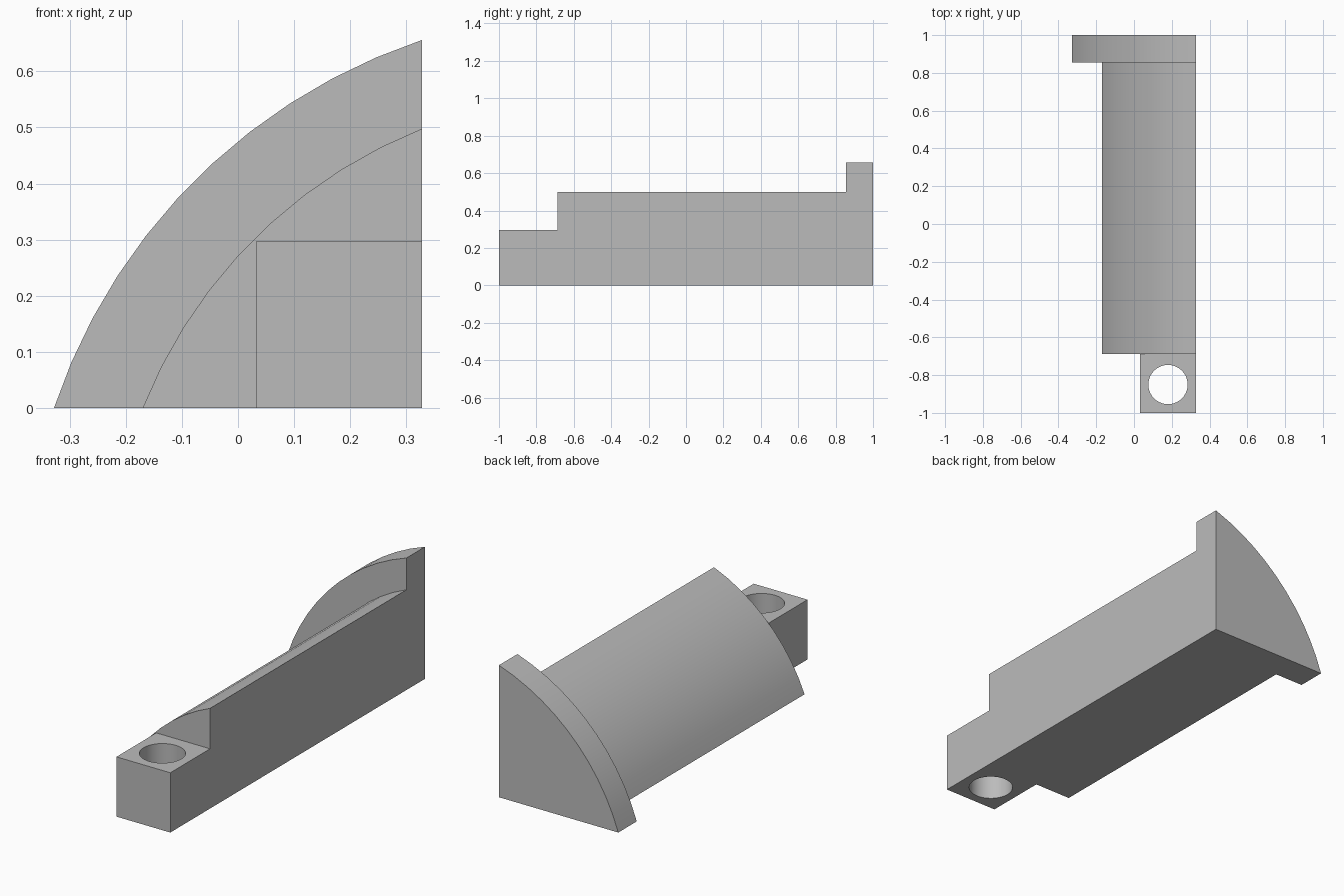
import bpy, bmesh
from math import hypot, atan2, cos, sin

old = bpy.data.objects.get("Cube")
if old:
    bpy.data.objects.remove(old, do_unlink=True)

SIDE = 0.328                    # flat side plane
CX, CZ = 2 * SIDE, -SIDE        # shared axis of both arcs

grey = bpy.data.materials.new("plain grey")
grey.use_nodes = True
grey.diffuse_color = (0.5, 0.5, 0.5, 1)
grey.node_tree.nodes["Principled BSDF"].inputs["Base Color"].default_value = (0.5, 0.5, 0.5, 1)


def prism(name, profile, y0, y1):
    """Extrude an x-z outline along y."""
    bm = bmesh.new()
    face = bm.faces.new([bm.verts.new((x, y0, z)) for x, z in profile])
    moved = bmesh.ops.extrude_face_region(bm, geom=[face])["geom"]
    bmesh.ops.translate(bm, vec=(0, y1 - y0, 0),
                        verts=[v for v in moved if isinstance(v, bmesh.types.BMVert)])
    bmesh.ops.recalc_face_normals(bm, faces=bm.faces)
    mesh = bpy.data.meshes.new(name)
    bm.to_mesh(mesh)
    bm.free()
    mesh.materials.append(grey)
    obj = bpy.data.objects.new(name, mesh)
    bpy.context.collection.objects.link(obj)
    return obj


def sector(left, steps):
    """Arc from the base to the side plane, closed by the square corner."""
    radius = hypot(CX - left, CZ)
    a0 = atan2(-CZ, left - CX)
    a1 = atan2(CX - left, SIDE - CX)
    arc = []
    for i in range(steps + 1):
        a = a0 + (a1 - a0) * i / steps
        arc.append((CX + radius * cos(a), CZ + radius * sin(a)))
    arc[0] = (left, 0)
    arc[-1] = (SIDE, arc[-1][1])
    return arc + [(SIDE, 0)]


def combine(target, other, operation):
    mod = target.modifiers.new(operation.lower(), 'BOOLEAN')
    mod.operation = operation
    mod.solver = 'EXACT'
    mod.object = other
    bpy.context.view_layer.objects.active = target
    bpy.ops.object.modifier_apply(modifier=mod.name)
    bpy.data.objects.remove(other, do_unlink=True)


# Long curved body, end flange and square tab
body = prism("curved_bracket", sector(-0.17, 9), -0.688, 0.855)
flange = prism("end_flange", sector(-SIDE, 11), 0.855, 1)
tab = prism("mounting_tab", [(0.032, 0), (0.032, 0.297), (SIDE, 0.297), (SIDE, 0)], -1, -0.688)
combine(body, flange, 'UNION')
combine(body, tab, 'UNION')

# Vertical bolt hole through the tab
bpy.ops.mesh.primitive_cylinder_add(vertices=40, radius=0.104, depth=1, location=(0.18, -0.85, 0.15))
hole = bpy.context.object
hole.name = "hole_cutter"
hole.hide_render = True
hole.data.materials.append(grey)
combine(body, hole, 'DIFFERENCE')

bpy.ops.object.select_all(action='DESELECT')
body.select_set(True)
bpy.context.view_layer.objects.active = body
bpy.ops.object.shade_smooth_by_angle(angle=0.5)
